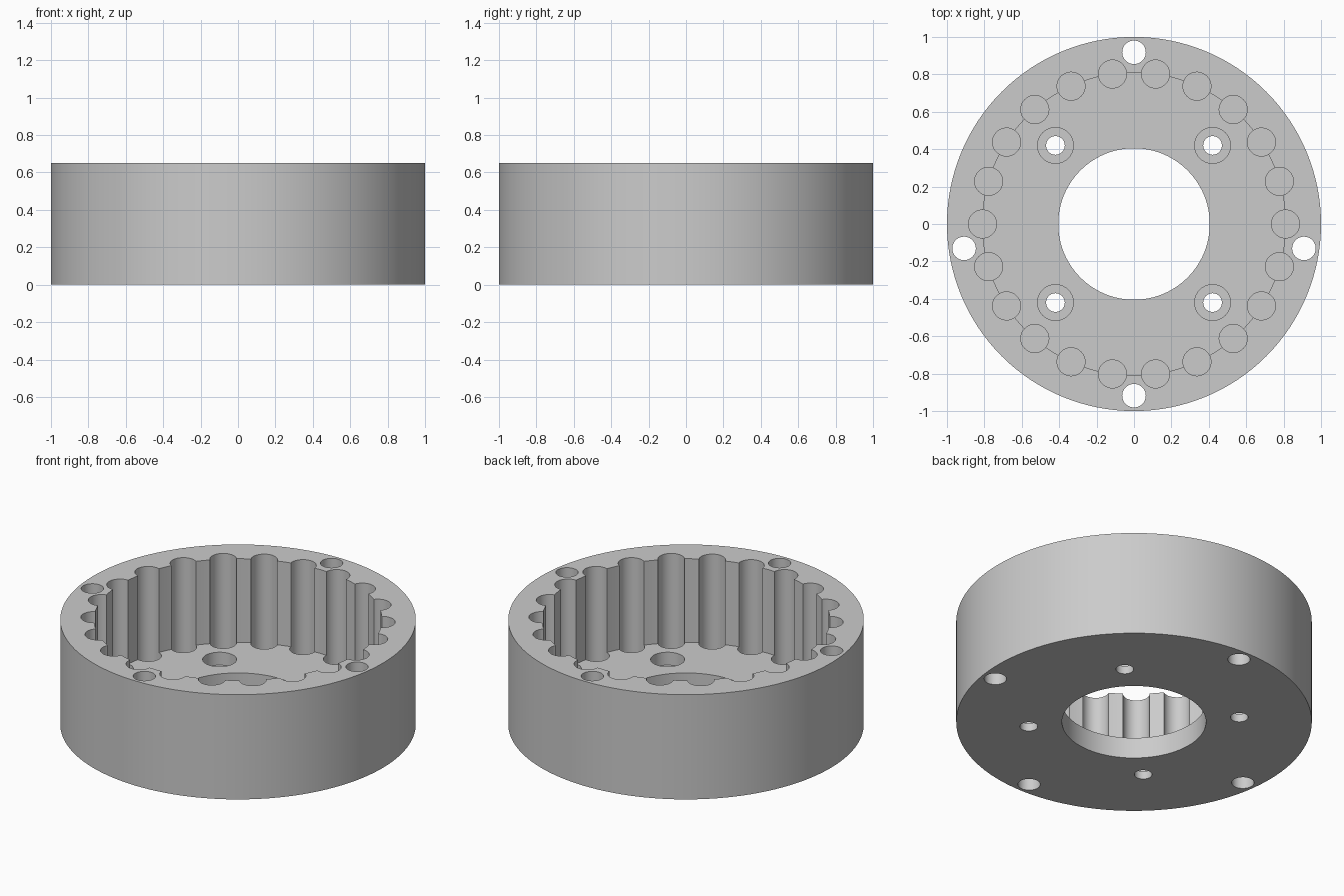
import bpy
import bmesh
from math import radians, sin, cos, pi
from mathutils import Matrix

cube = bpy.data.objects.get("Cube")
if cube:
    bpy.data.objects.remove(cube, do_unlink=True)

HEIGHT, FLOOR, POCKET = 0.65, 0.13, 0.05
OVER = 0.1          # how far cutters reach past the surfaces
GROOVES = 22

grey = bpy.data.materials.new("plain grey")
grey.use_nodes = True
colour = (0.6, 0.6, 0.6, 1)
grey.diffuse_color = colour
grey.node_tree.nodes["Principled BSDF"].inputs["Base Color"].default_value = colour


def cylinders(name, radius, bottom, top, centres, segments):
    """One object holding equal upright cylinders at the given centres."""
    bm = bmesh.new()
    for x, y in centres:
        bmesh.ops.create_cone(bm, cap_ends=True, segments=segments,
                              radius1=radius, radius2=radius, depth=top - bottom,
                              matrix=Matrix.Translation((x, y, (top + bottom) / 2)))
    mesh = bpy.data.meshes.new(name)
    bm.to_mesh(mesh)
    bm.free()
    mesh.materials.append(grey)
    obj = bpy.data.objects.new(name, mesh)
    bpy.context.collection.objects.link(obj)
    return obj


def polar(radius, angles):
    return [(radius * cos(a), radius * sin(a)) for a in angles]


def cut(target, cutter):
    """Subtract the cutter for good, then discard it."""
    cutter.hide_render = True
    mod = target.modifiers.new(cutter.name, "BOOLEAN")
    mod.operation, mod.solver, mod.object = "DIFFERENCE", "EXACT", cutter
    bpy.context.view_layer.objects.active = target
    bpy.ops.object.modifier_apply(modifier=mod.name)
    bpy.data.objects.remove(cutter, do_unlink=True)


# Solid round housing
housing = cylinders("ring_housing", 1, 0, HEIGHT, [(0, 0)], 128)

# Wide cavity and central bore
middle = [(0, 0)]
cut(housing, cylinders("cavity", 0.81, FLOOR, HEIGHT + OVER, middle, 132))
cut(housing, cylinders("bore", 0.405, -OVER, HEIGHT, middle, 96))

# Round pin grooves in the wall, sunk a little into the floor
step = 2 * pi / GROOVES
grooves = polar(0.81, [i * step for i in range(GROOVES)])
cut(housing, cylinders("pin_grooves", 0.075, POCKET, HEIGHT + OVER, grooves, 40))

# Bolt holes through the rim; the side pair sits between two grooves
rim = polar(0.918, [pi / 2, -pi / 2, -step / 2, pi + step / 2])
cut(housing, cylinders("rim_holes", 0.063, -OVER, HEIGHT + OVER, rim, 40))

# Counterbored screw holes in the floor
screws = [(x, y) for x in (-0.42, 0.42) for y in (-0.42, 0.42)]
cut(housing, cylinders("counterbores", 0.096, POCKET, HEIGHT, screws, 40))
cut(housing, cylinders("screw_holes", 0.05, -OVER, HEIGHT, screws, 32))

# Smooth round walls, crisp rims
bpy.ops.object.select_all(action="DESELECT")
housing.select_set(True)
bpy.context.view_layer.objects.active = housing
bpy.ops.object.shade_smooth_by_angle(angle=radians(30))
